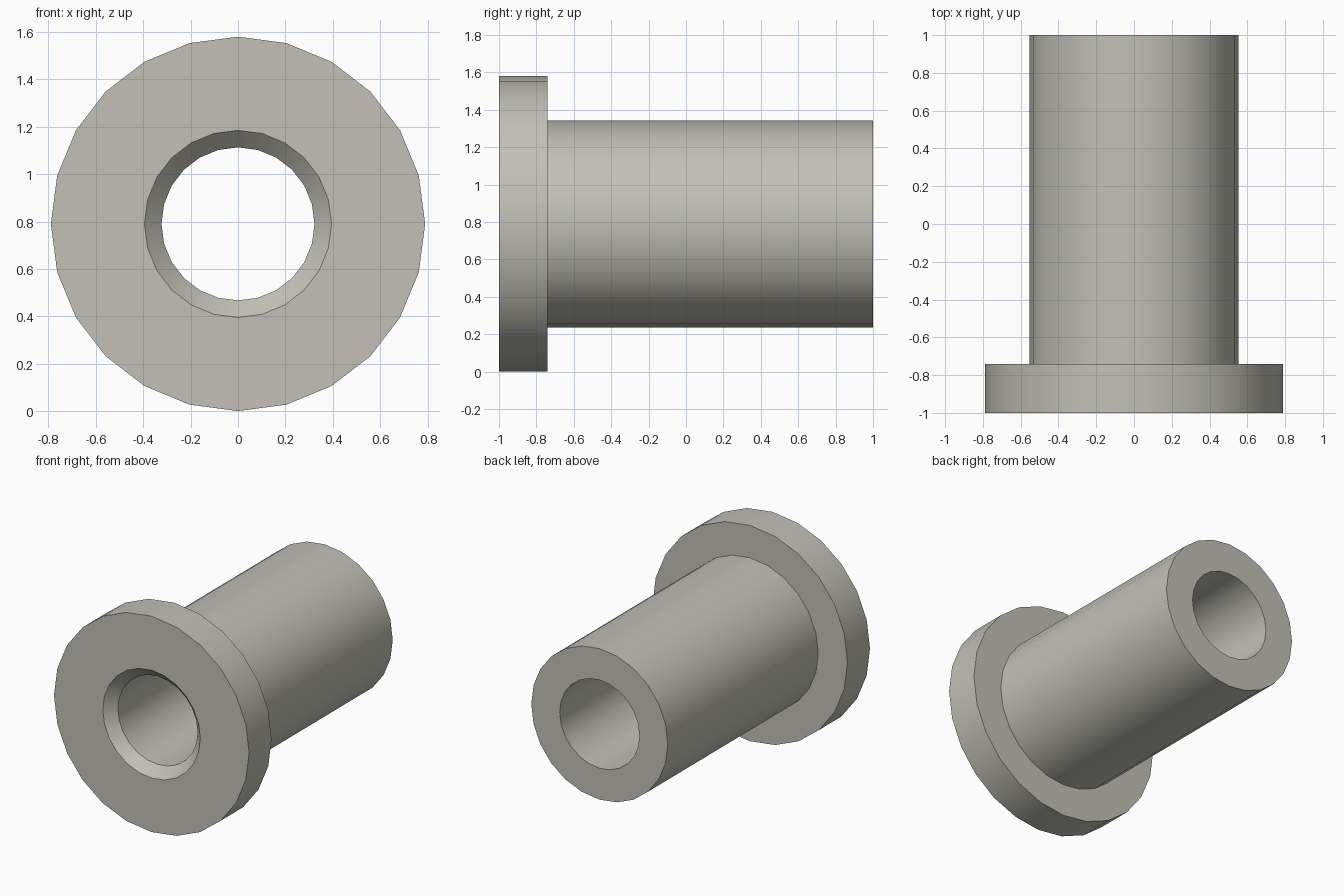
import bpy, bmesh, math
from mathutils import Vector

cube = bpy.data.objects.get("Cube")
if cube:
    bpy.data.objects.remove(cube, do_unlink=True)

SIDES = 24
AXIS_Z = 0.79

# Warm grey metal
metal = bpy.data.materials.new("warm_grey_metal")
color = (0.54, 0.53, 0.47, 1.0)
metal.diffuse_color = color
metal.use_nodes = True
metal.node_tree.nodes["Principled BSDF"].inputs["Base Color"].default_value = color

# Closed section (radius, y): flange, barrel, bore and front chamfer
profile = [
    (0.395, -1.0), (0.79, -1.0), (0.79, -0.74), (0.553, -0.74),
    (0.553, 1.0), (0.323, 1.0), (0.323, -0.928),
]

# Revolve the section around the y axis
bm = bmesh.new()
verts = [bm.verts.new((0, y, r)) for r, y in profile]
edges = [bm.edges.new((verts[i], verts[(i + 1) % len(verts)])) for i in range(len(verts))]
bmesh.ops.spin(bm, geom=verts + edges, cent=(0, 0, 0), axis=(0, 1, 0),
               angle=math.tau, steps=SIDES, use_merge=False)
bmesh.ops.remove_doubles(bm, verts=bm.verts, dist=1e-4)
bmesh.ops.recalc_face_normals(bm, faces=bm.faces)
bmesh.ops.translate(bm, verts=bm.verts, vec=Vector((0, 0, AXIS_Z)))

mesh = bpy.data.meshes.new("flanged_bushing")
bm.to_mesh(mesh)
bm.free()
mesh.materials.append(metal)
bushing = bpy.data.objects.new("flanged_bushing", mesh)
bpy.context.collection.objects.link(bushing)

# Smooth round walls, crisp rims
bpy.ops.object.select_all(action="DESELECT")
bushing.select_set(True)
bpy.context.view_layer.objects.active = bushing
bpy.ops.object.shade_smooth_by_angle(angle=math.radians(30))
